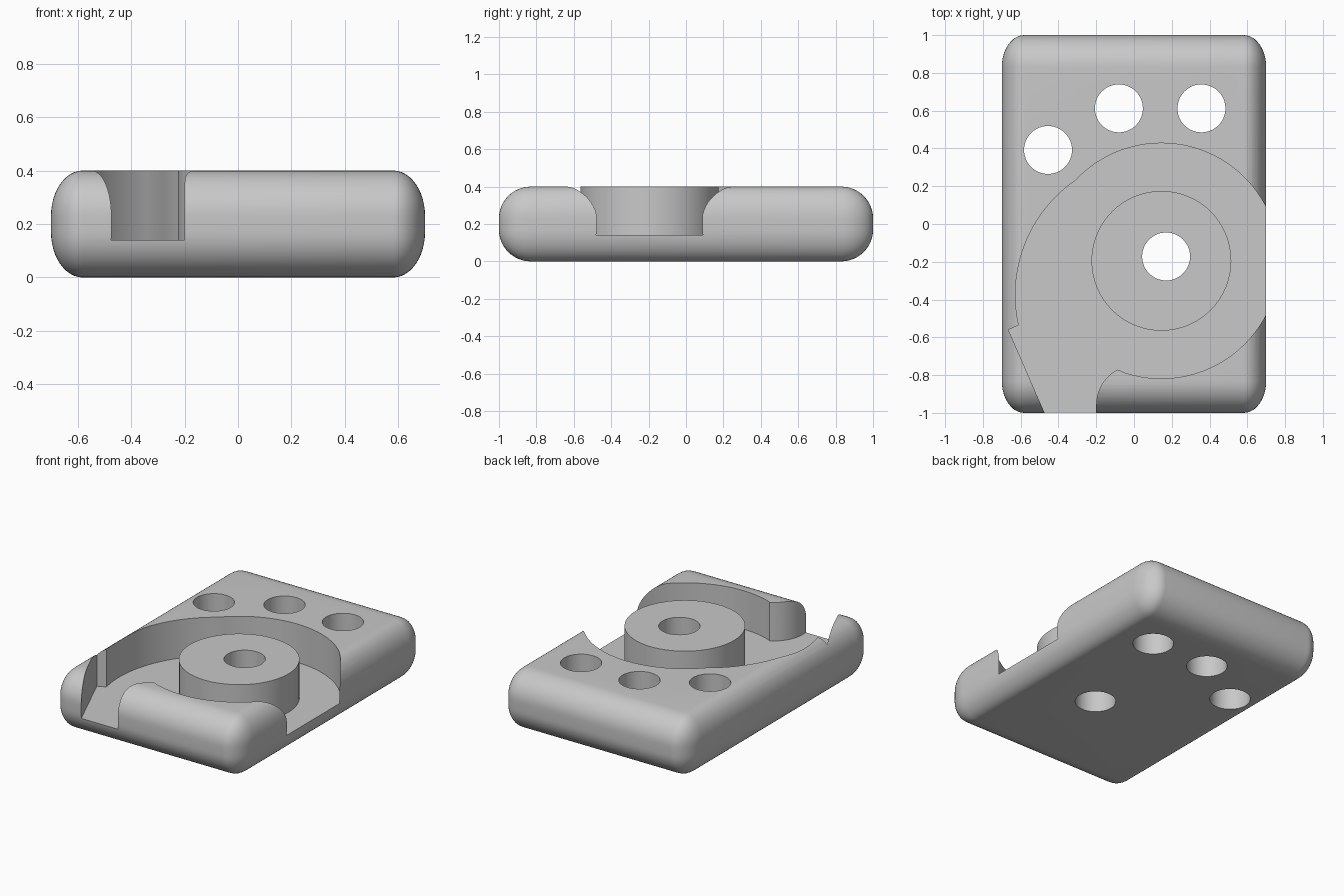
import bpy, bmesh, math

if "Cube" in bpy.data.objects:
    bpy.data.objects.remove(bpy.data.objects["Cube"])

TOP, FLOOR = 0.40, 0.14
CENTRE = (0.145, -0.195)          # shared centre of round pocket and boss

grey = bpy.data.materials.new("light grey")
grey.diffuse_color = (0.58, 0.58, 0.58, 1)
grey.use_nodes = True
grey.node_tree.nodes["Principled BSDF"].inputs["Base Color"].default_value = grey.diffuse_color


def arc(cx, cy, r, a0, a1, n):
    """Points along an arc, angles in degrees."""
    pts = []
    for i in range(n + 1):
        a = math.radians(a0 + (a1 - a0) * i / n)
        pts.append((cx + r * math.cos(a), cy + r * math.sin(a)))
    return pts


def angle_to(c, p):
    return math.degrees(math.atan2(p[1] - c[1], p[0] - c[0]))


def new_object(name, bm):
    bmesh.ops.recalc_face_normals(bm, faces=bm.faces)
    mesh = bpy.data.meshes.new(name)
    bm.to_mesh(mesh)
    bm.free()
    mesh.materials.append(grey)
    ob = bpy.data.objects.new(name, mesh)
    bpy.context.collection.objects.link(ob)
    return ob


def prism(name, outline, z0, z1):
    """Extrude a closed outline from z0 to z1."""
    bm = bmesh.new()
    face = bm.faces.new([bm.verts.new((x, y, z0)) for x, y in outline])
    ext = bmesh.ops.extrude_face_region(bm, geom=[face])
    bmesh.ops.translate(bm, vec=(0, 0, z1 - z0),
                        verts=[v for v in ext["geom"] if isinstance(v, bmesh.types.BMVert)])
    return new_object(name, bm)


def disc(name, x, y, r, z0, z1, n=64):
    return prism(name, arc(x, y, r, 0, 360, n)[:-1], z0, z1)


def combine(target, tool, operation):
    mod = target.modifiers.new(tool.name, 'BOOLEAN')
    mod.operation = operation
    mod.solver = 'EXACT'
    mod.object = tool
    bpy.context.view_layer.objects.active = target
    bpy.ops.object.modifier_apply(modifier=mod.name)
    bpy.data.objects.remove(tool, do_unlink=True)


# Rounded slab: bevelled block, narrowed in x so its roundings are elliptical
bm = bmesh.new()
bmesh.ops.create_cube(bm, size=1)
bmesh.ops.scale(bm, vec=(2, 2, TOP), verts=bm.verts)
bmesh.ops.bevel(bm, geom=bm.edges[:], offset=0.17, segments=12, profile=0.5, affect='EDGES')
bmesh.ops.scale(bm, vec=(0.7, 1, 1), verts=bm.verts)
bmesh.ops.translate(bm, vec=(0, 0, TOP / 2), verts=bm.verts)
body = new_object("housing", bm)

# Scroll-shaped pocket, open at the front and right
lip, shoulder, notch = (-0.085, -0.775), (-0.312, 0.23), (-0.605, -0.535)
side_c = (0.108, -0.375)
lip_c = (0.01, -0.957)
outline = [(-0.43, -1.1), (-0.2, -1.1)]
outline += arc(*lip_c, 0.21, 180, angle_to(lip_c, lip), 12)
outline += arc(*CENTRE, 0.623, angle_to(CENTRE, lip), angle_to(CENTRE, shoulder), 64)[1:]
outline += arc(*side_c, 0.736, angle_to(side_c, shoulder),
               angle_to(side_c, notch) % 360, 24)[1:]
outline += [(-0.665, -0.56)]
combine(body, prism("pocket_cutter", outline, FLOOR, 0.6), 'DIFFERENCE')

# Round boss in the pocket
combine(body, disc("boss", *CENTRE, 0.37, FLOOR - 0.05, TOP), 'UNION')

# Through holes
for x, y in [(0.17, -0.172), (-0.08, 0.612), (0.357, 0.612), (-0.455, 0.392)]:
    combine(body, disc("hole_cutter", x, y, 0.127, -0.2, 0.6, 48), 'DIFFERENCE')

# Smooth roundings, crisp cut edges
bpy.ops.object.select_all(action='DESELECT')
body.select_set(True)
bpy.context.view_layer.objects.active = body
bpy.ops.object.shade_smooth_by_angle(angle=math.radians(30))
